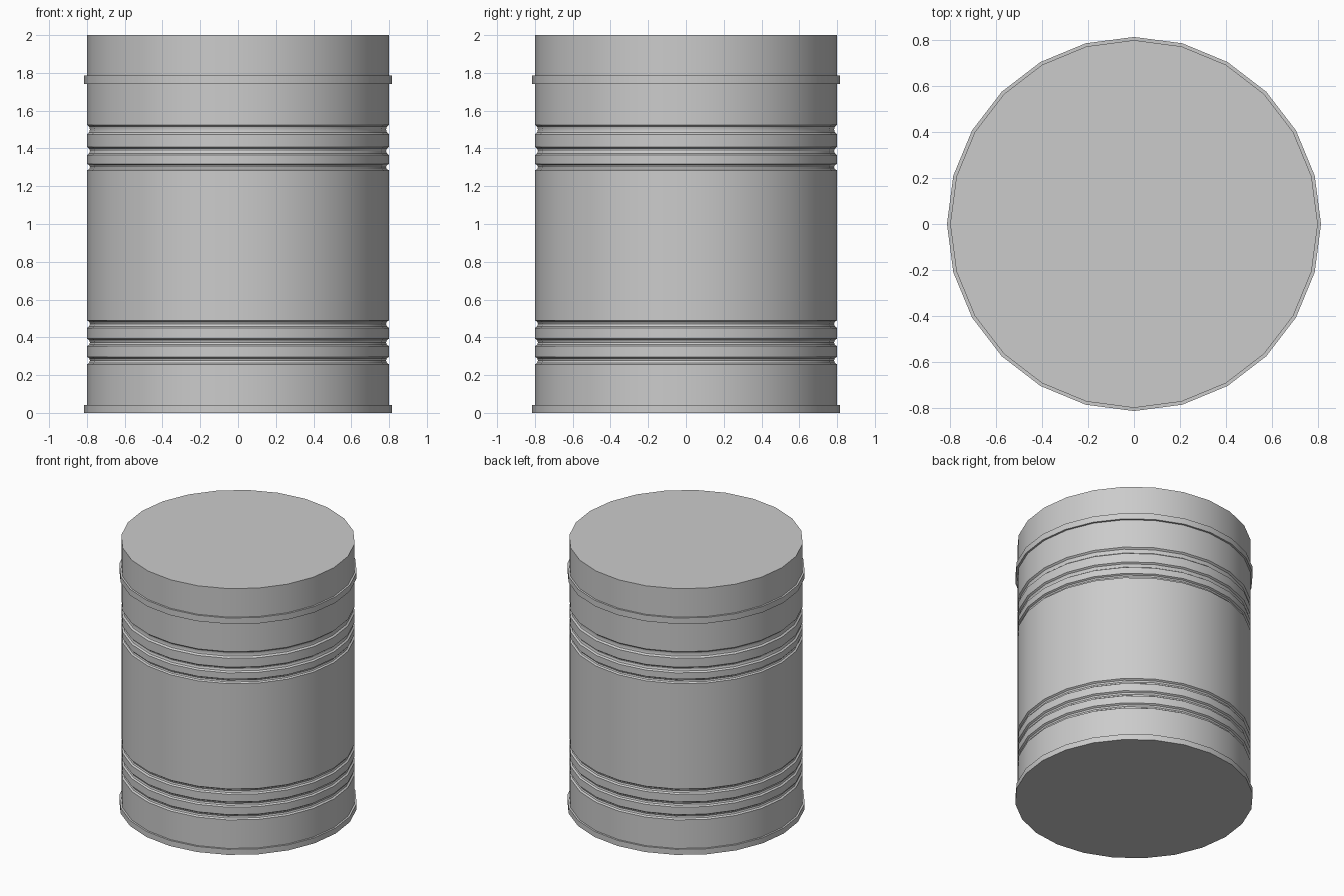
import bpy, bmesh, math

old = bpy.data.objects.get("Cube")
if old:
    bpy.data.objects.remove(old, do_unlink=True)

SIDES = 24
R = 0.80          # drum wall
BAND_R = 0.814    # raised bands
DEPTH = 0.016     # groove depth

metal = bpy.data.materials.new("grey metal")
metal.use_nodes = True
grey = (0.6, 0.6, 0.6, 1.0)
metal.diffuse_color = grey
metal.node_tree.nodes["Principled BSDF"].inputs["Base Color"].default_value = grey


def lathe(name, profile, closed=False):
    """Revolve (radius, z) points around z; open profiles get flat caps."""
    bm = bmesh.new()
    rings = []
    for r, z in profile:
        rings.append([bm.verts.new((r * math.cos(math.tau * i / SIDES),
                                    r * math.sin(math.tau * i / SIDES), z))
                      for i in range(SIDES)])
    pairs = list(zip(rings, rings[1:]))
    if closed:
        pairs.append((rings[-1], rings[0]))
    else:
        bm.faces.new(rings[0])
        bm.faces.new(rings[-1])
    for a, b in pairs:
        for i in range(SIDES):
            j = (i + 1) % SIDES
            bm.faces.new((a[i], a[j], b[j], b[i]))
    bmesh.ops.recalc_face_normals(bm, faces=bm.faces)
    mesh = bpy.data.meshes.new(name)
    bm.to_mesh(mesh)
    bm.free()
    mesh.materials.append(metal)
    obj = bpy.data.objects.new(name, mesh)
    bpy.context.collection.objects.link(obj)
    bpy.ops.object.select_all(action='DESELECT')
    obj.select_set(True)
    bpy.context.view_layer.objects.active = obj
    bpy.ops.object.shade_smooth_by_angle(angle=math.radians(30))
    return obj


# Drum wall with two sets of three rolled grooves
grooves = [(0.257, 0.297), (0.353, 0.393), (0.45, 0.49),
           (1.284, 1.318), (1.365, 1.408), (1.475, 1.525)]
profile = [(R, 0.0)]
for low, high in grooves:
    h = high - low
    profile += [(R, low), (R - 0.75 * DEPTH, low + 0.2 * h),
                (R - DEPTH, low + 0.5 * h),
                (R - 0.75 * DEPTH, high - 0.2 * h), (R, high)]
profile.append((R, 2.0))
lathe("drum_body", profile)

# Raised bands; the lower one closes the base
lathe("base_band", [(BAND_R, 0.0), (BAND_R, 0.042)])
inner = R - 0.01
lathe("upper_band", [(inner, 1.74), (BAND_R, 1.74),
                     (BAND_R, 1.785), (inner, 1.785)], closed=True)
